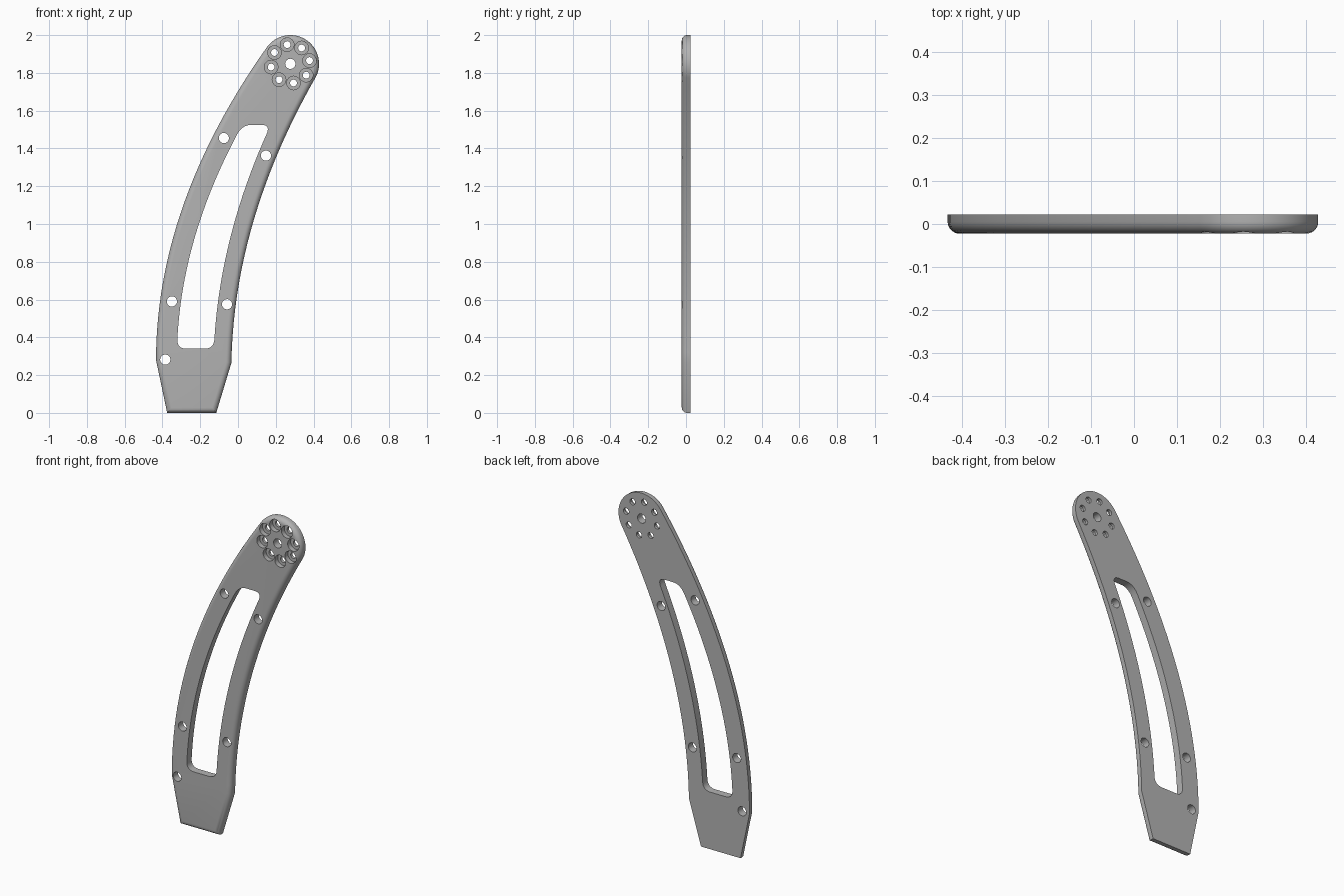
import bpy, bmesh
from math import sin, cos, pi, radians, atan2, sqrt
from mathutils import Vector

if "Cube" in bpy.data.objects:
    bpy.data.objects.remove(bpy.data.objects["Cube"])

HALF = 0.0225                       # half thickness of the plate
HEAD, HEAD_R = Vector((0.277, 1.848)), 0.152

grey = bpy.data.materials.new("plain grey")
grey.use_nodes = True
colour = (0.45, 0.45, 0.45, 1)
grey.diffuse_color = colour
grey.node_tree.nodes["Principled BSDF"].inputs["Base Color"].default_value = colour


def bowed(start, end, bow):
    """Return a function of z giving a point and slope on a bowed edge."""
    def at(z):
        t = (z - start[1]) / (end[1] - start[1])
        x = start[0] + (end[0] - start[0]) * t - 4 * bow * t * (1 - t)
        slope = (end[0] - start[0] - 4 * bow * (1 - 2 * t)) / (end[1] - start[1])
        return Vector((x, z)), slope
    return at


left_edge = bowed((-0.434, 0.28), (0.153, 1.936), 0.146)
right_edge = bowed((-0.035, 0.265), (0.409, 1.773), 0.104)


def steps(a, b, n):
    return [a + (b - a) * i / n for i in range(n + 1)]


def prism(bm, points, y0, y1):
    """Extrude an x-z outline from y0 to y1."""
    face = bm.faces.new([bm.verts.new((p[0], y0, p[1])) for p in points])
    new = bmesh.ops.extrude_face_region(bm, geom=[face])["geom"]
    bmesh.ops.translate(bm, vec=(0, y1 - y0, 0),
                        verts=[v for v in new if isinstance(v, bmesh.types.BMVert)])


def drill(bm, x, z, profile, sides=32):
    """Closed turned cutter along y; profile is a list of (radius, y)."""
    rings = [[bm.verts.new((x + r * cos(2 * pi * i / sides), y, z + r * sin(2 * pi * i / sides)))
              for i in range(sides)] for r, y in profile]
    for a, b in zip(rings, rings[1:]):
        for i in range(sides):
            j = (i + 1) % sides
            bm.faces.new((a[i], a[j], b[j], b[i]))
    bm.faces.new(rings[0])
    bm.faces.new(rings[-1])


def to_object(bm, name):
    bmesh.ops.recalc_face_normals(bm, faces=bm.faces)
    mesh = bpy.data.meshes.new(name)
    bm.to_mesh(mesh)
    bm.free()
    mesh.materials.append(grey)
    obj = bpy.data.objects.new(name, mesh)
    bpy.context.collection.objects.link(obj)
    return obj


# Plate outline: tapered foot, right edge, round head, left edge
outline = [Vector((-0.375, 0)), Vector((-0.115, 0))]
outline += [right_edge(z)[0] for z in steps(0.265, 1.773, 28)]
a0 = atan2(1.773 - HEAD.y, 0.409 - HEAD.x)
a1 = atan2(1.936 - HEAD.y, 0.153 - HEAD.x)
outline += [HEAD + HEAD_R * Vector((cos(a), sin(a))) for a in steps(a0, a1, 40)[1:-1]]
outline += [left_edge(z)[0] for z in steps(1.936, 0.28, 28)]

bm = bmesh.new()
prism(bm, outline, HALF, -HALF)
front = [e for e in bm.edges if all(v.co.y < 0 for v in e.verts)]
bmesh.ops.bevel(bm, geom=front, offset=0.028, segments=7, profile=0.5,
                affect='EDGES', clamp_overlap=False)
plate = to_object(bm, "curved_arm_plate")

# Long slot following both edges, with rounded corners
LOW, HIGH, R = 0.34, 1.525, 0.05


def inner(edge, gap):
    def at(z):
        p, slope = edge(z)
        return Vector((p.x + gap * sqrt(1 + slope * slope), z))
    return at


slot_left, slot_right = inner(left_edge, 0.11), inner(right_edge, -0.095)


def corner(a, c, b):
    return [a * (1 - t) ** 2 + c * 2 * t * (1 - t) + b * t * t for t in steps(0, 1, 8)]


side = Vector((R, 0))
slot = corner(slot_left(LOW + R), slot_left(LOW), slot_left(LOW) + side)
slot += corner(slot_right(LOW) - side, slot_right(LOW), slot_right(LOW + R))
slot += [slot_right(z) for z in steps(LOW + R, HIGH - R, 24)[1:-1]]
slot += corner(slot_right(HIGH - R), slot_right(HIGH), slot_right(HIGH) - side)
slot += corner(slot_left(HIGH) + side, slot_left(HIGH), slot_left(HIGH - R))
slot += [slot_left(z) for z in steps(HIGH - R, LOW + R, 24)[1:-1]]

bm = bmesh.new()
prism(bm, slot, 0.1, -0.1)

# Plain holes along the arm and in the middle of the head
for x, z in [(-0.075, 1.455), (0.148, 1.362), (-0.35, 0.59), (-0.058, 0.575),
             (-0.385, 0.282), HEAD]:
    drill(bm, x, z, [(0.027, -0.1), (0.027, 0.1)])

# Ring of counterbored holes in the head
for i in range(8):
    a = radians(99.5 + 45 * i)
    drill(bm, HEAD.x + 0.103 * cos(a), HEAD.y + 0.103 * sin(a),
          [(0.036, -0.1), (0.036, 0.006), (0.018, 0.006), (0.018, 0.1)])
cutter = to_object(bm, "hole_cutter")
cutter.hide_render = True

# Cut the slot and holes, then drop the cutter
cut = plate.modifiers.new("holes", 'BOOLEAN')
cut.operation, cut.solver, cut.object = 'DIFFERENCE', 'EXACT', cutter
bpy.context.view_layer.objects.active = plate
plate.select_set(True)
bpy.ops.object.modifier_apply(modifier=cut.name)
bpy.data.objects.remove(cutter)
bpy.ops.object.shade_smooth_by_angle(angle=radians(30))
